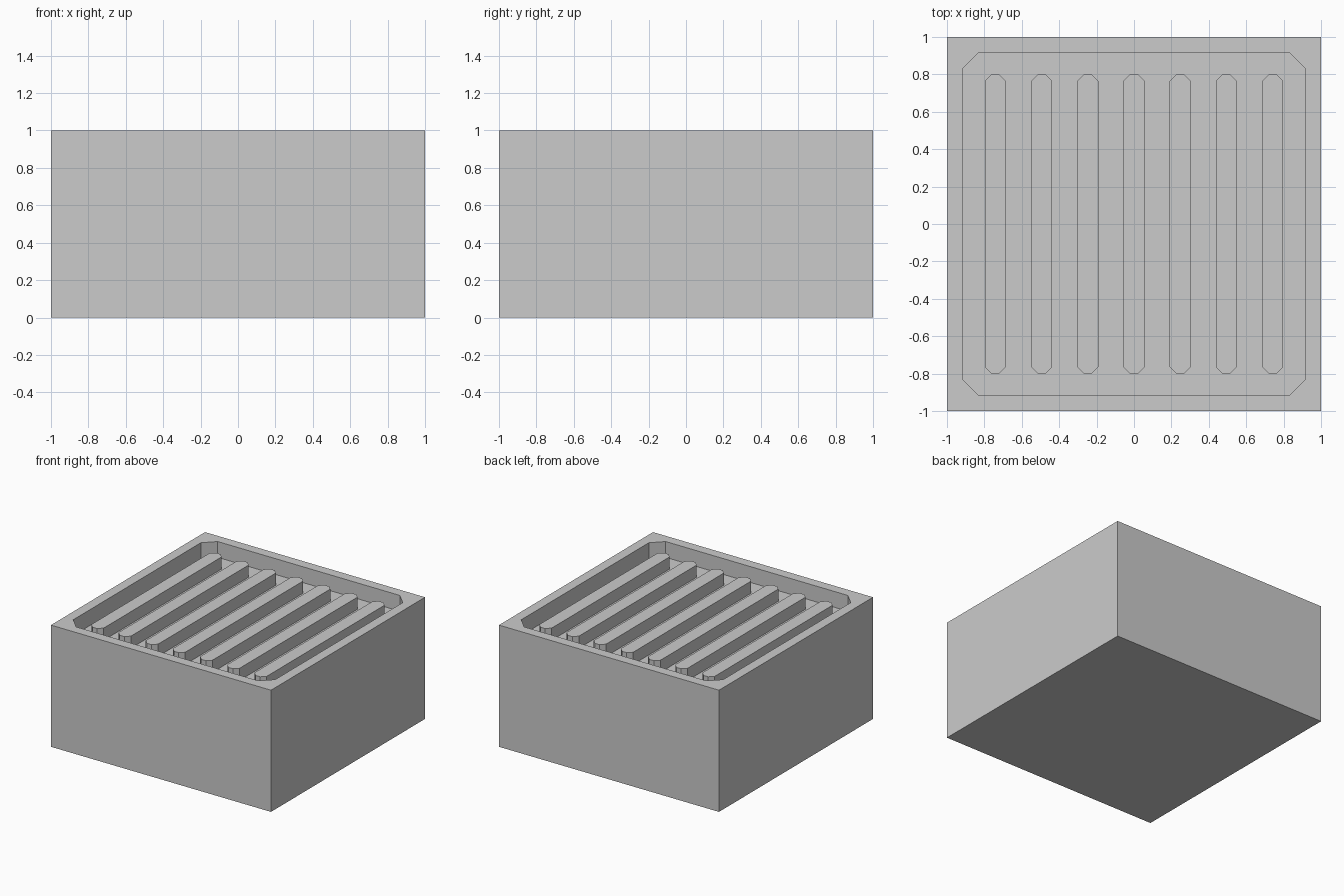
import bpy, bmesh

if "Cube" in bpy.data.objects:
    bpy.data.objects.remove(bpy.data.objects["Cube"])

RIM_Z, RIB_Z, FLOOR_Z = 1.0, 0.97, 0.87


def outline(hx, hy, c):
    """Rectangle outline with chamfered corners, counter-clockwise."""
    return [(hx, -hy + c), (hx, hy - c), (hx - c, hy), (-hx + c, hy),
            (-hx, hy - c), (-hx, -hy + c), (-hx + c, -hy), (hx - c, -hy)]


def ring(bm, pts, z):
    return [bm.verts.new((x, y, z)) for x, y in pts]


def walls(bm, low, high):
    n = len(low)
    for i in range(n):
        j = (i + 1) % n
        bm.faces.new((low[i], low[j], high[j], high[i]))


def finish(bm, name, x=0.0):
    bmesh.ops.recalc_face_normals(bm, faces=bm.faces)
    mesh = bpy.data.meshes.new(name)
    bm.to_mesh(mesh)
    bm.free()
    obj = bpy.data.objects.new(name, mesh)
    obj.location.x = x
    bpy.context.collection.objects.link(obj)


# Block with a chamfer-cornered recess in its top
bm = bmesh.new()
square = [(1, -1), (1, 1), (-1, 1), (-1, -1)]
pocket = outline(0.918, 0.918, 0.09)
base, top = ring(bm, square, 0), ring(bm, square, RIM_Z)
floor, lip = ring(bm, pocket, FLOOR_Z), ring(bm, pocket, RIM_Z)
bm.faces.new(base)
bm.faces.new(floor)
walls(bm, base, top)
walls(bm, floor, lip)
# Flat rim: a quad along each side and a triangle at each corner
for k in range(4):
    a, b = lip[2 * k], lip[2 * k + 1]
    c = lip[(2 * k + 2) % 8]
    s, e = top[k], top[(k + 1) % 4]
    bm.faces.new((s, e, b, a))
    bm.faces.new((e, c, b))
finish(bm, "block")

# Seven parallel grate bars standing on the recess floor
for i in range(7):
    bm = bmesh.new()
    bar = outline(0.056, 0.8, 0.035)
    low, high = ring(bm, bar, FLOOR_Z), ring(bm, bar, RIB_Z)
    bm.faces.new(low)
    bm.faces.new(high)
    walls(bm, low, high)
    finish(bm, f"grate_bar_{i + 1}", (i - 3) * 0.247)
